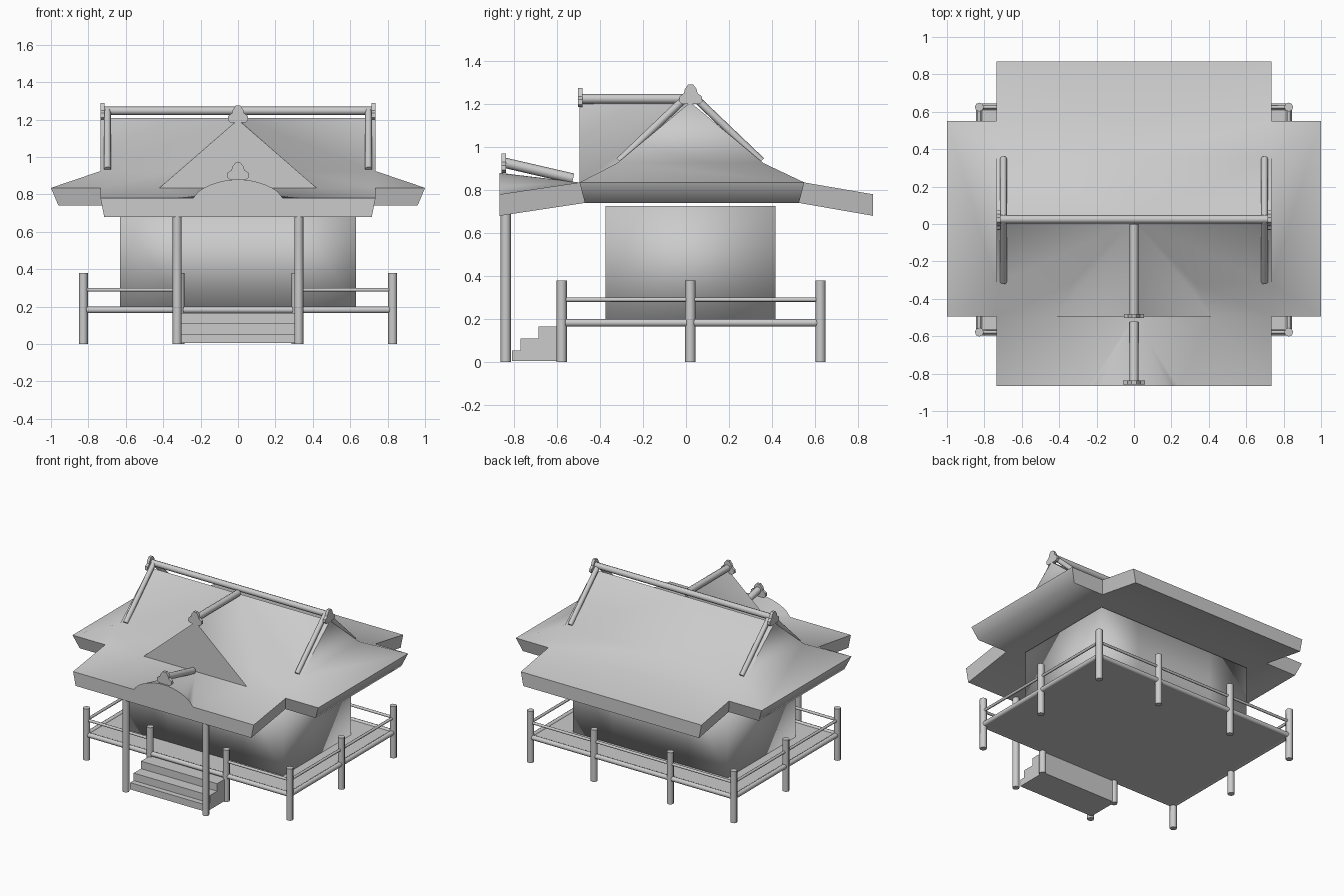
import bpy, bmesh, math
from mathutils import Vector

cube = bpy.data.objects.get("Cube")
if cube:
    bpy.data.objects.remove(cube, do_unlink=True)

grey = bpy.data.materials.new("plain_grey")
grey.use_nodes = True
grey.diffuse_color = (0.6, 0.6, 0.6, 1)
grey.node_tree.nodes["Principled BSDF"].inputs["Base Color"].default_value = (0.6, 0.6, 0.6, 1)


def finish(bm, name, angle):
    """Turn a bmesh into a smooth-shaded object."""
    bmesh.ops.remove_doubles(bm, verts=bm.verts, dist=0.0005)
    bmesh.ops.recalc_face_normals(bm, faces=bm.faces)
    mesh = bpy.data.meshes.new(name)
    bm.to_mesh(mesh)
    bm.free()
    obj = bpy.data.objects.new(name, mesh)
    bpy.context.collection.objects.link(obj)
    mesh.materials.append(grey)
    bpy.ops.object.select_all(action="DESELECT")
    obj.select_set(True)
    bpy.context.view_layer.objects.active = obj
    bpy.ops.object.shade_smooth_by_angle(angle=math.radians(angle))
    return obj


def rod(name, a, b, radius):
    """Eight-sided round bar between two points."""
    a, b = Vector(a), Vector(b)
    bm = bmesh.new()
    bmesh.ops.create_cone(bm, cap_ends=True, segments=8, radius1=radius,
                          radius2=radius, depth=(b - a).length)
    bm.transform((b - a).to_track_quat("Z", "Y").to_matrix().to_4x4())
    bmesh.ops.translate(bm, verts=bm.verts, vec=(a + b) / 2)
    return finish(bm, name, 60)


def box(name, lo, hi, cuts=(), angle=30):
    bm = bmesh.new()
    bmesh.ops.create_cube(bm, size=1)
    for v in bm.verts:
        v.co = [lo[i] if v.co[i] < 0 else hi[i] for i in range(3)]
    for x in cuts:
        bmesh.ops.bisect_plane(bm, geom=bm.verts[:] + bm.edges[:] + bm.faces[:],
                               plane_co=(x, 0, 0), plane_no=(1, 0, 0))
    return finish(bm, name, angle)


def prism(name, outline, place, depth):
    """Extrude an outline; place maps a 2D point to 3D."""
    bm = bmesh.new()
    face = bm.faces.new([bm.verts.new(place(u, v)) for u, v in outline])
    out = bmesh.ops.extrude_face_region(bm, geom=[face])
    bmesh.ops.translate(bm, vec=depth,
                        verts=[g for g in out["geom"] if isinstance(g, bmesh.types.BMVert)])
    return finish(bm, name, 40)


# Hall, deck and steps
box("hall", (-0.63, -0.375, 0.18), (0.63, 0.415, 0.725), (-0.31, 0.31), 180)
box("deck", (-0.825, -0.575, 0.168), (0.825, 0.625, 0.19))
steps = [(-0.81, 0.005), (-0.81, 0.055), (-0.77, 0.055), (-0.77, 0.11),
         (-0.685, 0.11), (-0.685, 0.165), (-0.57, 0.165), (-0.57, 0.005)]
prism("steps", steps, lambda y, z: (-0.31, y, z), (0.62, 0, 0))

# Railing posts and rails
PX, GAP, FRONT, BACK = 0.827, 0.31, -0.578, 0.625
for x in (-PX, -GAP, GAP, PX):
    for y in (FRONT, BACK):
        rod("railing_post", (x, y, 0), (x, y, 0.38), 0.024)
for s in (-1, 1):
    x = s * PX
    rod("railing_post", (x, 0.02, 0), (x, 0.02, 0.38), 0.024)
    rod("side_upper_rail", (x, FRONT, 0.29), (x, BACK, 0.29), 0.01)
    rod("side_lower_rail", (x, FRONT, 0.183), (x, BACK, 0.183), 0.018)
    rod("front_upper_rail", (s * GAP, FRONT, 0.29), (x, FRONT, 0.29), 0.01)
    rod("porch_pillar", (s * 0.325, -0.838, 0), (s * 0.325, -0.838, 0.7), 0.024)
rod("back_upper_rail", (-PX, BACK, 0.29), (PX, BACK, 0.29), 0.01)
for y in (FRONT, BACK):
    rod("lower_rail", (-PX, y, 0.183), (PX, y, 0.183), 0.018)

# Roof: half is built, then mirrored in x
HALF, TIP, RIDGE_Y, RIDGE_Z = 0.735, 1.0, 0.02, 1.208
roof = bmesh.new()


def face(*points):
    roof.faces.new([roof.verts.new(p) for p in points])


def levels(foot, skirt, under, eave):
    """Roof points of one slope, at the outer edge and on the middle line."""
    edge = {"foot": (HALF, foot, 0.925), "skirt": (HALF, skirt, 0.835),
            "eave": (HALF, eave, 0.78), "low": (HALF - 0.02, eave, 0.68),
            "under": (HALF - 0.02, under, 0.74),
            "tip": (TIP, skirt, 0.835), "tip_low": (TIP - 0.04, under, 0.74)}
    return edge, {k: (0, p[1], p[2]) for k, p in edge.items()}


ridge, ridge_mid = (HALF, RIDGE_Y, RIDGE_Z), (0, RIDGE_Y, RIDGE_Z)
b, bmid = levels(0.36, 0.55, 0.525, 0.87)
f, fmid = levels(-0.32, -0.495, -0.47, -0.867)

# Plain back slope
face(ridge_mid, ridge, b["foot"], bmid["foot"])
for upper, lower in (("foot", "skirt"), ("skirt", "eave"), ("eave", "low"), ("low", "under")):
    face(bmid[upper], b[upper], b[lower], bmid[lower])

# Front slope with the triangular dormer
valley = (0.33, -0.32, 0.925)
corner = (0.42, -0.495, 0.835)
apex = (0, -0.495, 1.2)
face(ridge_mid, ridge, f["foot"], valley)
face(valley, f["foot"], f["skirt"], corner)
face(ridge_mid, valley, corner, apex)
face(apex, corner, fmid["skirt"])

# Front eave with the arched swell over the porch
N, WIDE = 8, 0.24
top = [(WIDE * i / N, f["eave"][1],
        0.78 + 0.1 * max(0, math.cos(math.pi / 2 * i / N)) ** 0.6) for i in range(N + 1)]
low = [(x, y, 0.68) for x, y, z in top]
for i in range(N):
    face(fmid["skirt"], top[i], top[i + 1])
    face(top[i], top[i + 1], low[i + 1], low[i])
    face(low[i], low[i + 1], fmid["under"])
face(fmid["skirt"], top[N], corner)
face(corner, top[N], f["eave"], f["skirt"])
face(top[N], f["eave"], f["low"], low[N])
face(low[N], f["low"], f["under"], fmid["under"])

# Gable end, side skirt and flat underside
face(ridge, f["foot"], b["foot"])
face(f["foot"], b["foot"], b["tip"], f["tip"])
face(f["tip"], b["tip"], b["tip_low"], f["tip_low"])
for e in (f, b):
    face(e["foot"], e["skirt"], e["tip"])
    face(e["skirt"], e["tip"], e["tip_low"], e["under"])
    face(e["skirt"], e["eave"], e["low"], e["under"])
face(fmid["under"], f["under"], b["under"], bmid["under"])
face(f["under"], f["tip_low"], b["tip_low"], b["under"])
bmesh.ops.mirror(roof, geom=roof.verts[:] + roof.edges[:] + roof.faces[:],
                 axis="X", merge_dist=0.0005)
finish(roof, "roof", 75)

# Ridge poles and sloping gable bars
rod("main_ridge_pole", (-HALF, 0.025, 1.247), (HALF, 0.025, 1.247), 0.022)
rod("dormer_ridge_pole", (0, -0.495, 1.224), (0, 0, 1.224), 0.023)
rod("porch_ridge_pole", (0, -0.85, 0.928), (0, -0.525, 0.853), 0.024)
for s in (-1, 1):
    for y in (-0.31, 0.35):
        rod("gable_bar", (s * 0.698, 0.02, 1.25), (s * 0.698, y, 0.935), 0.018)

# Ridge-end ornaments
half_shape = [(0.013, 0.09), (0.03, 0.07), (0.035, 0.05), (0.058, 0.035),
              (0.06, 0.012), (0.045, 0)]
shape = half_shape + [(-u, v) for u, v in reversed(half_shape)]
prism("porch_ornament", shape, lambda u, v: (u, -0.857, 0.88 + v), (0, 0.02, 0))
prism("dormer_ornament", shape, lambda u, v: (u * 0.9, -0.502, 1.185 + v), (0, 0.02, 0))
for x in (-HALF, HALF - 0.02):
    prism("ridge_ornament", shape, lambda u, v: (x, 0.022 + u * 0.9, 1.2 + v), (0.02, 0, 0))
